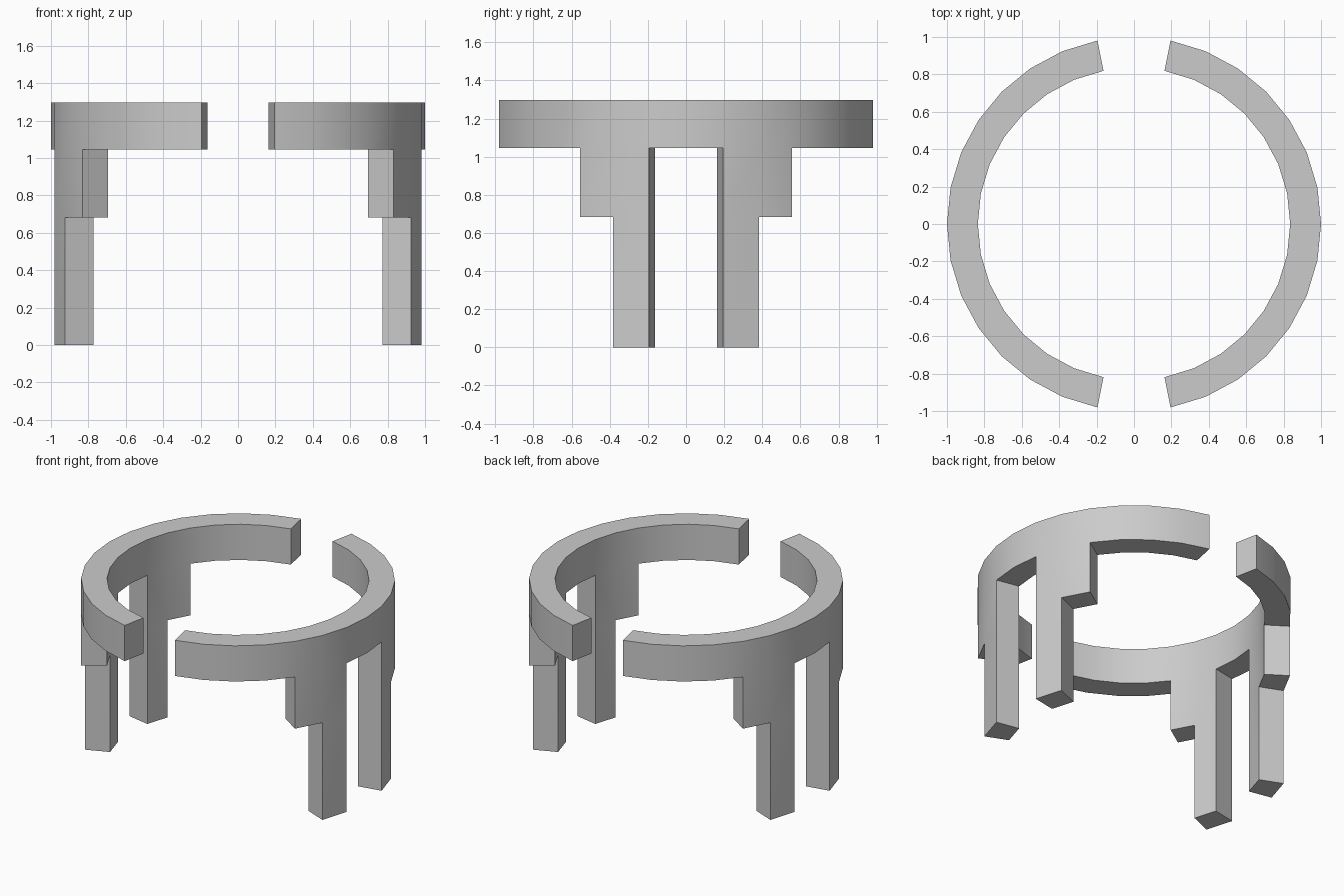
import bpy
import bmesh
from math import cos, sin, pi, radians

cube = bpy.data.objects.get("Cube")
if cube:
    bpy.data.objects.remove(cube, do_unlink=True)

SEGMENT = 2 * pi / 32          # one facet of the ring
INNER = 0.835                  # inner radius, the outer radius is 1
LEVELS = [0, 0.683, 1.046, 1.297]   # foot, shoulder, ring underside, ring top

grey = bpy.data.materials.new("plain grey")
grey.use_nodes = True
colour = (0.6, 0.6, 0.6, 1)
grey.diffuse_color = colour
grey.node_tree.nodes["Principled BSDF"].inputs["Base Color"].default_value = colour


def lowest_level(column):
    """Level a facet reaches down to: leg, shoulder bracket or ring only."""
    step = column if column >= 0 else -1 - column
    return {1: 0, 2: 1}.get(step, 2)


def half_ring(name, turn):
    bm = bmesh.new()
    # Outer skin: ring facets with stepped legs hanging below
    for column in range(-7, 7):
        a, b = (turn + SEGMENT * k for k in (column, column + 1))
        for level in range(lowest_level(column), 3):
            low, high = LEVELS[level], LEVELS[level + 1]
            corners = [(a, low), (b, low), (b, high), (a, high)]
            bm.faces.new([bm.verts.new((cos(t), sin(t), z)) for t, z in corners])
    bmesh.ops.remove_doubles(bm, verts=bm.verts[:], dist=0.0001)

    # Wall thickness towards the centre
    result = bmesh.ops.extrude_face_region(bm, geom=bm.faces[:], use_keep_orig=True)
    for item in result["geom"]:
        if isinstance(item, bmesh.types.BMVert):
            item.co.x *= INNER
            item.co.y *= INNER
    bmesh.ops.recalc_face_normals(bm, faces=bm.faces[:])

    mesh = bpy.data.meshes.new(name)
    bm.to_mesh(mesh)
    bm.free()
    mesh.materials.append(grey)
    obj = bpy.data.objects.new(name, mesh)
    bpy.context.collection.objects.link(obj)

    # Smooth curved walls, crisp edges
    bpy.ops.object.select_all(action="DESELECT")
    obj.select_set(True)
    bpy.context.view_layer.objects.active = obj
    bpy.ops.object.shade_smooth_by_angle(angle=radians(30))


half_ring("left_half_ring_with_legs", 0)
half_ring("right_half_ring_with_legs", pi)
